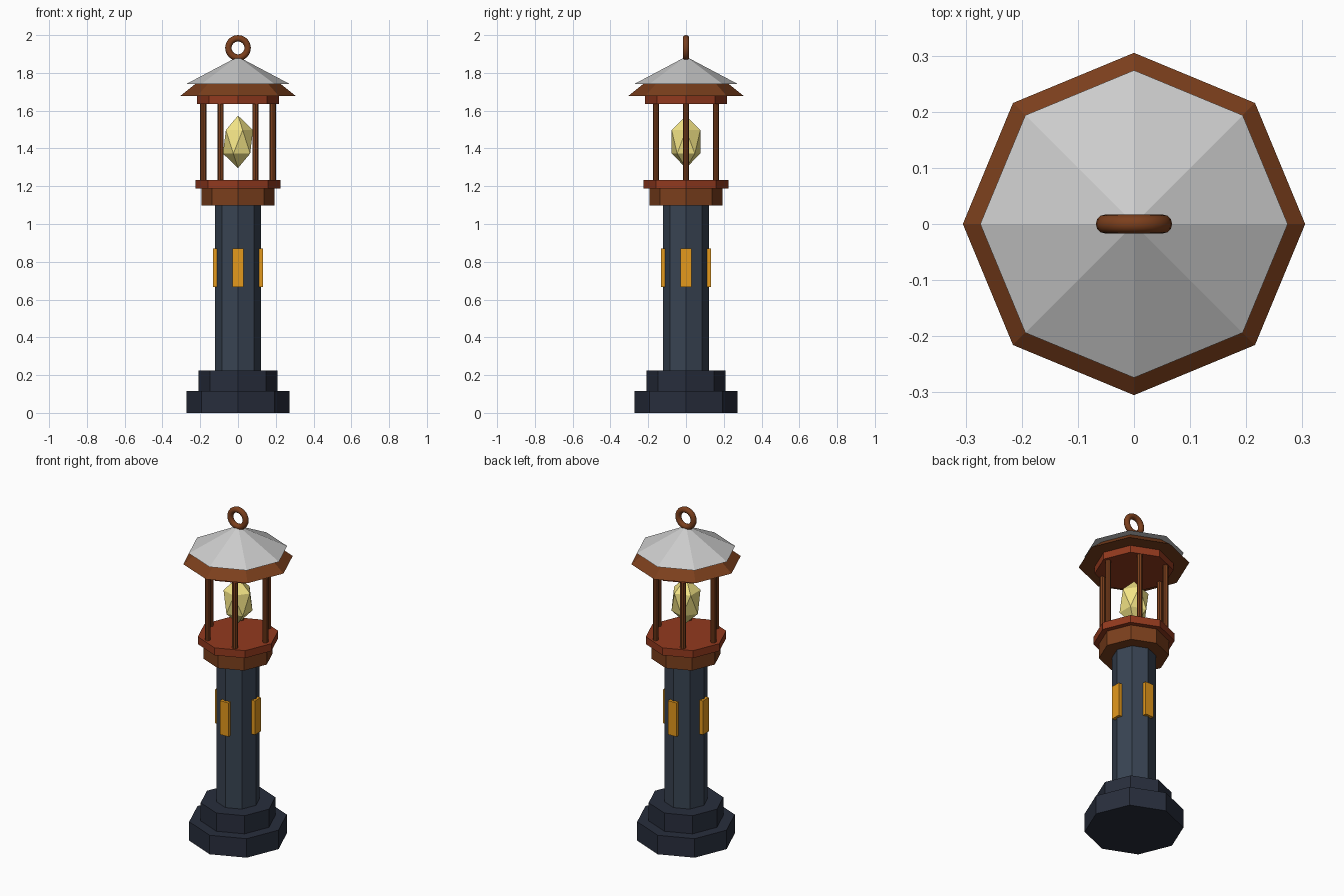
import bpy
from math import cos, sin, pi

if "Cube" in bpy.data.objects:
    bpy.data.objects.remove(bpy.data.objects["Cube"])


def material(name, rgb):
    m = bpy.data.materials.new(name)
    m.diffuse_color = (*rgb, 1)
    m.use_nodes = True
    m.node_tree.nodes["Principled BSDF"].inputs["Base Color"].default_value = m.diffuse_color
    return m


STONE = material("dark_stone", (0.021, 0.027, 0.045))
SLATE = material("slate", (0.040, 0.057, 0.085))
WOOD = material("wood", (0.200, 0.050, 0.012))
RED = material("red_wood", (0.290, 0.042, 0.013))
AMBER = material("amber", (0.78, 0.32, 0.012))
GLOW = material("crystal", (0.90, 0.78, 0.24))
ROOF = material("pale_roof", (0.91, 0.92, 0.93))


def finish(name, mat):
    ob = bpy.context.object
    ob.name = ob.data.name = name
    ob.data.materials.append(mat)
    return ob


def prism(name, z0, z1, r0, mat, r1=None, sides=8, x=0, y=0):
    """Upright prism or cone from z0 to z1, with a corner on the y axis."""
    bpy.ops.mesh.primitive_cone_add(
        vertices=sides, radius1=r0, radius2=r0 if r1 is None else r1,
        depth=z1 - z0, location=(x, y, (z0 + z1) / 2))
    return finish(name, mat)


# Stepped base and column
prism("base_lower", 0, 0.115, 0.272, STONE)
prism("base_upper", 0.115, 0.225, 0.208, STONE)
prism("column", 0.225, 1.097, 0.121, SLATE)

# Amber panels on four sides of the column
for i in range(4):
    a = i * pi / 2
    bpy.ops.mesh.primitive_cube_add(
        size=1, location=(0.122 * cos(a), 0.122 * sin(a), 0.768), rotation=(0, 0, a))
    panel = finish(f"panel_{i + 1}", AMBER)
    panel.scale = (0.022, 0.057, 0.205)

# Lantern floor
prism("collar", 1.097, 1.187, 0.193, WOOD)
prism("lantern_floor", 1.187, 1.232, 0.224, RED)

# Six posts
for i in range(6):
    a = i * pi / 3
    prism(f"post_{i + 1}", 1.225, 1.65, 0.016, WOOD, sides=8,
          x=0.184 * cos(a), y=0.184 * sin(a))

# Faceted crystal light
bpy.ops.mesh.primitive_ico_sphere_add(subdivisions=1, radius=1, location=(0, 0, 1.435))
finish("crystal", GLOW).scale = (0.089, 0.089, 0.139)

# Lantern ceiling, eave and roof
prism("lantern_ceiling", 1.635, 1.678, 0.217, RED)
prism("eave", 1.678, 1.742, 0.305, WOOD, r1=0.225)
prism("roof", 1.741, 1.886, 0.274, ROOF, r1=0)

# Hanging ring
bpy.ops.mesh.primitive_torus_add(
    major_radius=0.051, minor_radius=0.017, major_segments=24, minor_segments=12,
    location=(0, 0, 1.932), rotation=(pi / 2, 0, 0))
finish("hanging_ring", WOOD)
bpy.ops.object.shade_smooth()
